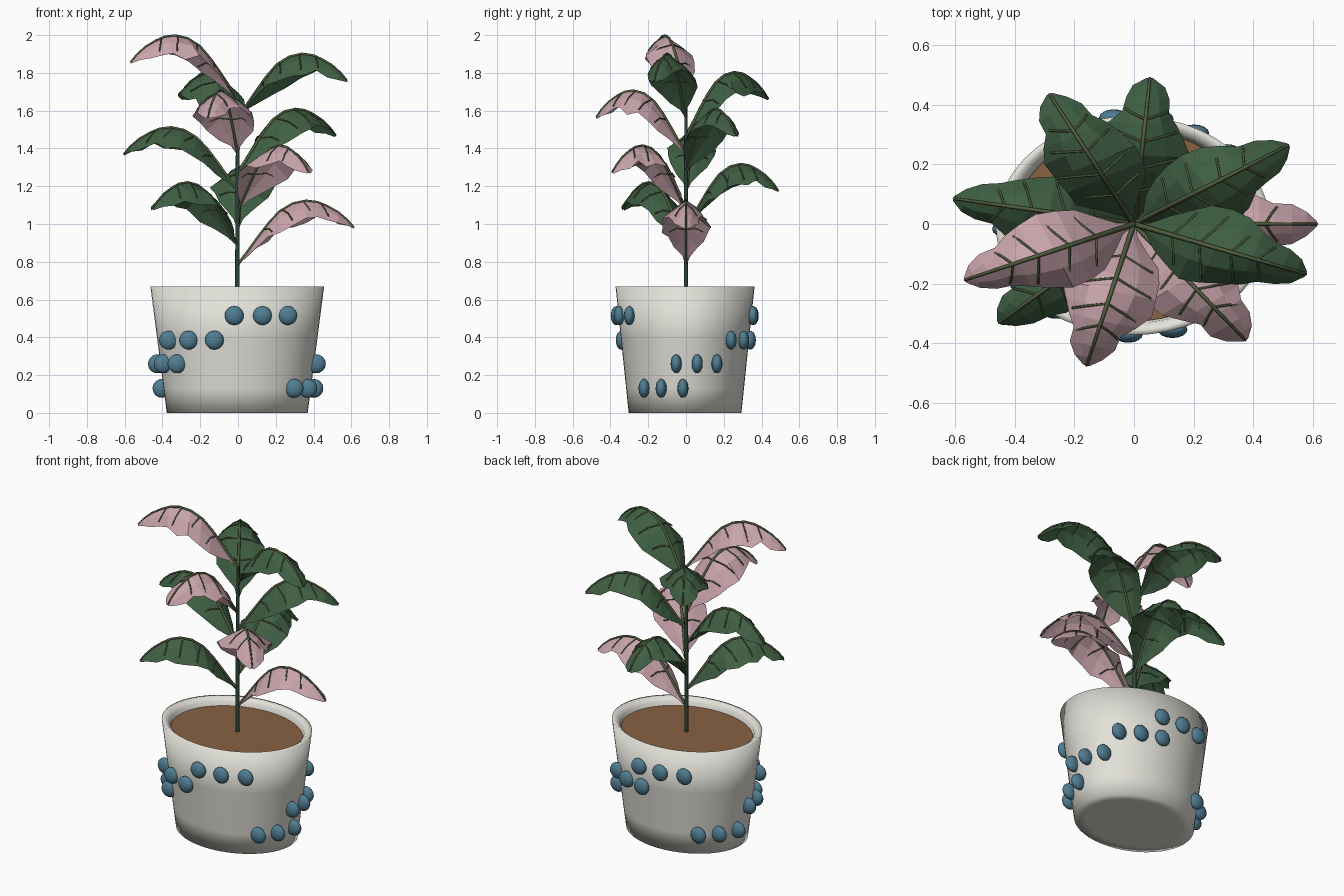
import bpy, bmesh, math, random
from mathutils import Vector

if "Cube" in bpy.data.objects:
    bpy.data.objects.remove(bpy.data.objects["Cube"])

random.seed(4)
SQUASH = 0.8                      # whole plant and pot are narrower in depth


def material(name, rgb):
    m = bpy.data.materials.new(name)
    m.diffuse_color = (*rgb, 1)
    m.use_nodes = True
    m.node_tree.nodes["Principled BSDF"].inputs["Base Color"].default_value = m.diffuse_color
    return m


GREEN = material("leaf green", (0.050, 0.115, 0.056))
PINK = material("leaf pink", (0.58, 0.37, 0.41))
RIB = material("rib olive", (0.085, 0.115, 0.048))
STEM = material("stem dark green", (0.028, 0.060, 0.036))
POT = material("pot cream", (0.76, 0.75, 0.69))
SOIL = material("soil brown", (0.25, 0.120, 0.055))
BLUE = material("bead blue", (0.08, 0.205, 0.29))


def add_mesh(name, verts, faces, mat, smooth=False):
    me = bpy.data.meshes.new(name)
    me.from_pydata(verts, [], faces)
    me.materials.append(mat)
    for p in me.polygons:
        p.use_smooth = smooth
    ob = bpy.data.objects.new(name, me)
    bpy.context.collection.objects.link(ob)
    return ob


def lathe(name, profile, mat, n=48, center=(-0.004, -0.005)):
    """Revolve (radius, z) points into an oval solid; the last point closes on the axis if r = 0."""
    verts, faces = [], []
    for r, z in profile:
        for i in range(n):
            a = math.tau * i / n
            verts.append((center[0] + r * math.cos(a), center[1] + SQUASH * r * math.sin(a), z))
    for k in range(len(profile) - 1):
        for i in range(n):
            j = (i + 1) % n
            faces.append((k * n + i, k * n + j, (k + 1) * n + j, (k + 1) * n + i))
    faces.append(tuple(reversed(range(n))))
    return add_mesh(name, verts, faces, mat, True)


def tubes(name, paths, mat, res=1):
    """Paths are lists of (point, radius); all become one tube mesh."""
    cu = bpy.data.curves.new(name, 'CURVE')
    cu.dimensions = '3D'
    cu.bevel_depth = 1.0
    cu.bevel_resolution = res
    cu.use_fill_caps = True
    for path in paths:
        sp = cu.splines.new('POLY')
        sp.points.add(len(path) - 1)
        for pt, (co, r) in zip(sp.points, path):
            pt.co = (*co, 1)
            pt.radius = r
    tmp = bpy.data.objects.new(name + "_curve", cu)
    bpy.context.collection.objects.link(tmp)
    dg = bpy.context.evaluated_depsgraph_get()
    me = bpy.data.meshes.new_from_object(tmp.evaluated_get(dg))
    bpy.data.objects.remove(tmp)
    me.materials.clear()
    me.materials.append(mat)
    ob = bpy.data.objects.new(name, me)
    bpy.context.collection.objects.link(ob)
    return ob


# Pot with rounded lip, and soil disc
lathe("pot", [(0.30, 0), (0.373, 0), (0.39, 0.13), (0.425, 0.40), (0.46, 0.67), (0.435, 0.67),
              (0.410, 0.65), (0.400, 0.60)], POT)
soil = lathe("soil", [(0.402, 0.61), (0.402, 0.625)], SOIL)
top = [v.index for v in soil.data.vertices if v.co.z > 0.62]
bm = bmesh.new()
bm.from_mesh(soil.data)
bm.verts.ensure_lookup_table()
bm.faces.new([bm.verts[i] for i in top])
bm.to_mesh(soil.data)
bm.free()
for p in soil.data.polygons:
    p.use_smooth = False

# Beads: (height, angles) rows climbing round the pot
BEADS = [(0.13, (-42, -23, -2, 129, 148, 169)),
         (0.26, (-8, 11, 30, 182, 202, 221)),
         (0.385, (44, 62, 80, 214, 234, 254)),
         (0.515, (79, 98, 117, 268, 287, 306))]
for z, angles in BEADS:
    r = 0.373 + 0.13 * z + 0.016
    for a in angles:
        me = bpy.data.meshes.new("bead")
        bm = bmesh.new()
        bmesh.ops.create_uvsphere(bm, u_segments=16, v_segments=10, radius=0.05)
        bmesh.ops.scale(bm, vec=(1, 0.58, 1), verts=bm.verts)
        for f in bm.faces:
            f.smooth = True
        bm.to_mesh(me)
        bm.free()
        me.materials.append(BLUE)
        ob = bpy.data.objects.new("bead", me)
        t = math.radians(a)
        ob.location = (r * math.cos(t) - 0.004, SQUASH * r * math.sin(t) - 0.005, z)
        bpy.context.collection.objects.link(ob)

# Stem
tubes("stem", [[((-0.003, 0, 0.60), 0.012), ((-0.003, 0, 1.2), 0.011), ((0, 0, 1.67), 0.008)]], STEM, 2)

# Leaf rows: distance out, rise of the midrib, half width, droop of the edge
ROWS = [(0.00, 0.000, 0.006, 0.00), (0.05, 0.065, 0.025, 0.02), (0.10, 0.135, 0.075, 0.05),
        (0.16, 0.215, 0.125, 0.08), (0.22, 0.280, 0.150, 0.10), (0.29, 0.322, 0.160, 0.11),
        (0.36, 0.337, 0.145, 0.11), (0.42, 0.330, 0.115, 0.09), (0.47, 0.310, 0.085, 0.065),
        (0.53, 0.277, 0.078, 0.055), (0.58, 0.235, 0.050, 0.030), (0.615, 0.195, 0.010, 0.005)]


def leaf_local(row, s, jit=(1, 1)):
    """Point at fractional row index, s from -1 (one edge) to 1 (other edge)."""
    i = min(int(row), len(ROWS) - 2)
    f = row - i
    d, h, w, dr = (a + (b - a) * f for a, b in zip(ROWS[i], ROWS[i + 1]))
    return Vector((d, s * w * jit[0], h - dr * jit[1] * abs(s) ** 1.5))


def place(p, ang, z):
    c, s = math.cos(ang), math.sin(ang)
    return Vector((p.x * c - p.y * s, SQUASH * (p.x * s + p.y * c), p.z + z))


COLS = (-1, -0.5, 0, 0.5, 1)
for k in range(10):
    ang, base = math.radians(-137.5 * k), 0.785 + 0.0972 * k
    # Blade, with slightly uneven edges
    verts = []
    for i in range(len(ROWS)):
        jit = {-1: (random.uniform(0.9, 1.1), random.uniform(0.8, 1.2)),
               1: (random.uniform(0.9, 1.1), random.uniform(0.8, 1.2))}
        for s in COLS:
            verts.append(place(leaf_local(i, s, jit.get(s, (1, 1))), ang, base))
    n = len(COLS)
    faces = [(i * n + j, i * n + j + 1, (i + 1) * n + j + 1, (i + 1) * n + j)
             for i in range(len(ROWS) - 1) for j in range(n - 1)]
    add_mesh(f"leaf_{k + 1}", verts, faces, PINK if k % 3 == 0 else GREEN)
    # Midrib and slanting side veins
    lift = base + 0.002
    paths = [[(place(leaf_local(i, 0), ang, lift), 0.009 - 0.0004 * i) for i in range(len(ROWS))]]
    for start in (2.6, 4.2, 5.8, 7.4):
        for side in (-1, 1):
            paths.append([(place(leaf_local(start + 0.9 * u, side * u), ang, lift), 0.004)
                          for u in (0, 0.5, 0.85)])
    tubes(f"leaf_ribs_{k + 1}", paths, RIB)
